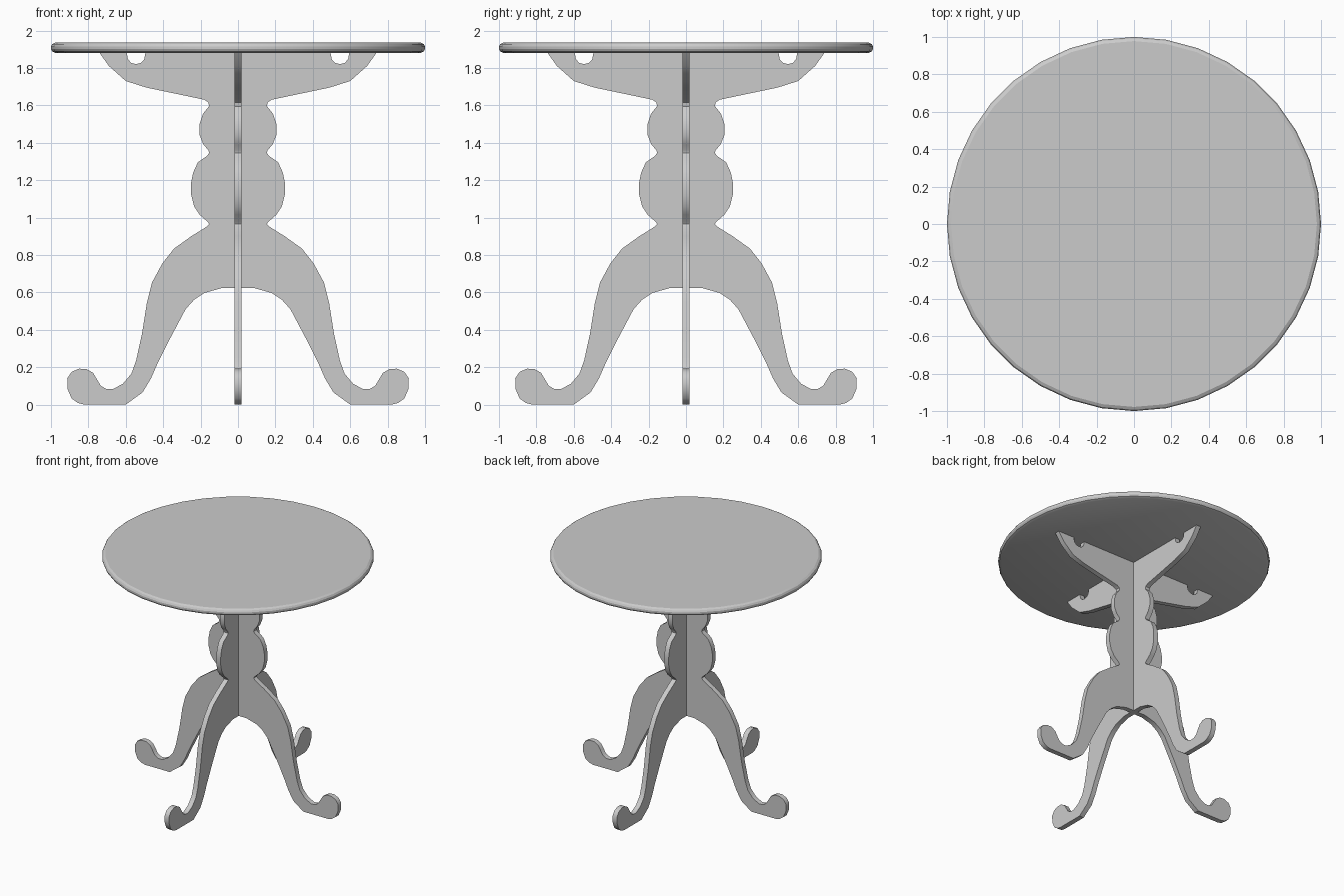
import bpy, bmesh, math
from mathutils import Matrix

if "Cube" in bpy.data.objects:
    bpy.data.objects.remove(bpy.data.objects["Cube"])

THICK = 0.04      # plank thickness
TOP_Z = 1.88      # underside of table top


def finish(bm, name, angle):
    bmesh.ops.recalc_face_normals(bm, faces=bm.faces)
    me = bpy.data.meshes.new(name)
    bm.to_mesh(me)
    bm.free()
    ob = bpy.data.objects.new(name, me)
    bpy.context.collection.objects.link(ob)
    bpy.ops.object.select_all(action='DESELECT')
    ob.select_set(True)
    bpy.context.view_layer.objects.active = ob
    bpy.ops.object.shade_smooth_by_angle(angle=math.radians(angle))
    return ob


# Half silhouette of a pedestal plank (x, z), from the top down
notch = [(0.545 - 0.05 * math.cos(math.pi * i / 6),
          TOP_Z - 0.06 * math.sin(math.pi * i / 6) ** 0.8 if 0 < i < 6 else TOP_Z)
         for i in range(7)]
bracket = [(0.74, TOP_Z), (0.69, 1.81), (0.60, 1.73), (0.49, 1.695), (0.18, 1.63)]
turning = [(0.158, 1.615), (0.155, 1.595), (0.187, 1.555), (0.205, 1.50), (0.205, 1.44),
           (0.185, 1.39), (0.158, 1.36), (0.155, 1.345), (0.165, 1.33), (0.215, 1.295),
           (0.24, 1.24), (0.25, 1.19), (0.25, 1.12), (0.235, 1.06), (0.205, 1.015),
           (0.16, 0.975), (0.155, 0.965), (0.165, 0.953)]
leg_outer = [(0.25, 0.90), (0.342, 0.834), (0.405, 0.754), (0.46, 0.652), (0.487, 0.545),
             (0.513, 0.38), (0.545, 0.235), (0.57, 0.165), (0.615, 0.112), (0.67, 0.082)]
foot = [(0.705, 0.084), (0.733, 0.10), (0.754, 0.135), (0.775, 0.17), (0.81, 0.19),
        (0.85, 0.192), (0.89, 0.175), (0.913, 0.14), (0.912, 0.085), (0.89, 0.033),
        (0.855, 0.008), (0.82, 0.0)]
leg_inner = [(0.60, 0.0), (0.51, 0.065), (0.465, 0.14), (0.43, 0.22), (0.37, 0.34),
             (0.28, 0.51), (0.235, 0.56), (0.18, 0.597), (0.09, 0.622)]
half = notch + bracket + turning + leg_outer + foot + leg_inner


def plank(name, turn):
    outline = half + [(-x, z) for x, z in reversed(half)]
    bm = bmesh.new()
    face = bm.faces.new([bm.verts.new((x, -THICK / 2, z)) for x, z in outline])
    res = bmesh.ops.extrude_face_region(bm, geom=[face], use_keep_orig=True)
    moved = [v for v in res['geom'] if isinstance(v, bmesh.types.BMVert)]
    bmesh.ops.translate(bm, verts=moved, vec=(0, THICK, 0))
    bmesh.ops.rotate(bm, verts=bm.verts, matrix=Matrix.Rotation(turn, 3, 'Z'))
    return finish(bm, name, 35)


# Two interlocking pedestal planks
plank("pedestal_plank_wide", 0)
plank("pedestal_plank_deep", math.pi / 2)

# Round table top with a softened rim
SIDES = 36
bm = bmesh.new()
rings = []
for r, z in [(0.975, TOP_Z), (0.993, 1.888), (1.0, 1.901), (1.0, 1.914), (0.993, 1.927), (0.978, 1.935)]:
    rings.append([bm.verts.new((r * math.cos(2 * math.pi * i / SIDES),
                                r * math.sin(2 * math.pi * i / SIDES), z)) for i in range(SIDES)])
for a, b in zip(rings, rings[1:]):
    for i in range(SIDES):
        j = (i + 1) % SIDES
        bm.faces.new((a[i], a[j], b[j], b[i]))
bm.faces.new(rings[0])
bm.faces.new(rings[-1])
finish(bm, "table_top", 25)
